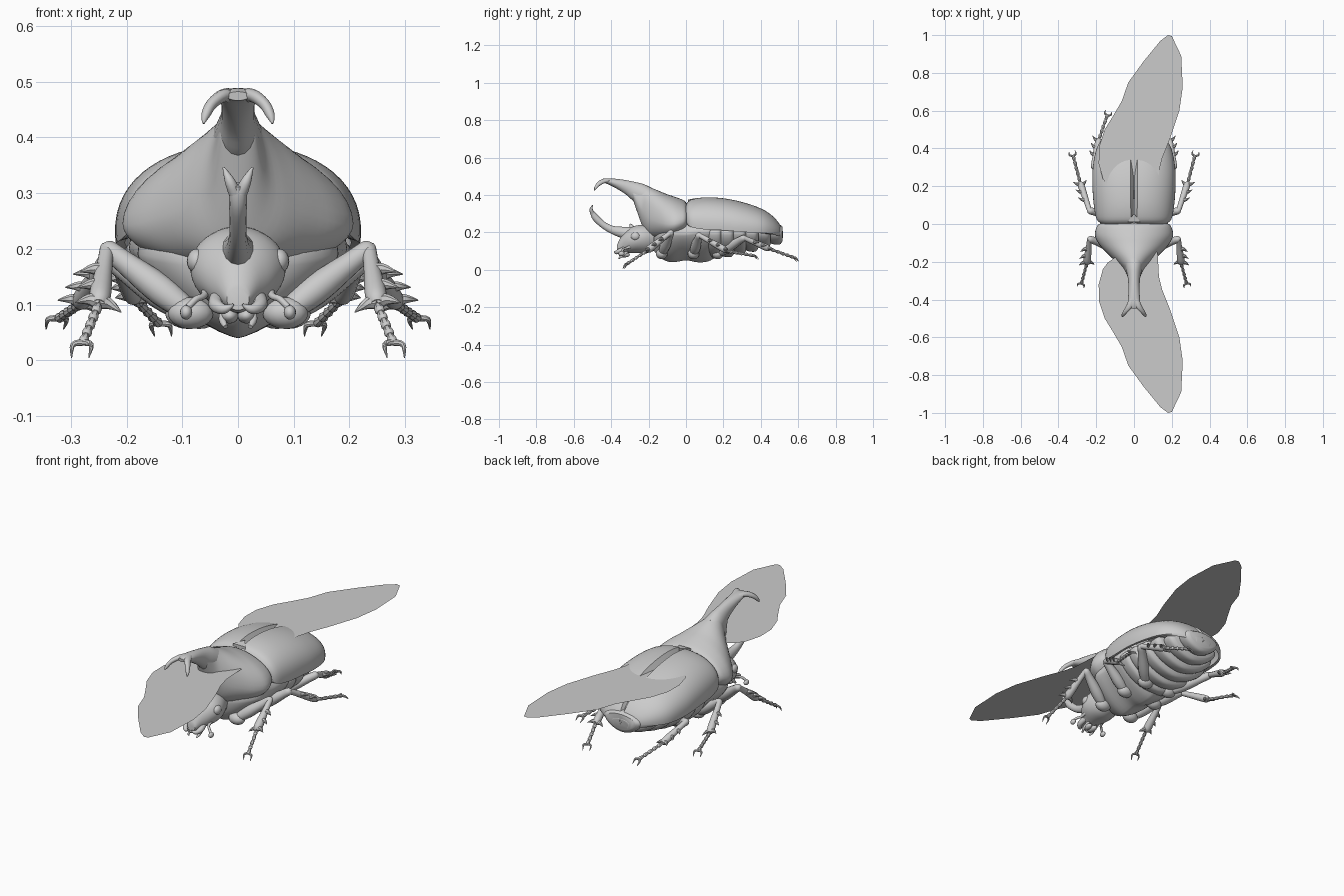
import bpy, bmesh, math
from mathutils import Vector

cube = bpy.data.objects.get("Cube")
if cube:
    bpy.data.objects.remove(cube, do_unlink=True)

grey = bpy.data.materials.new("shell_grey")
grey.use_nodes = True
grey.diffuse_color = (0.6, 0.6, 0.6, 1)
grey.node_tree.nodes["Principled BSDF"].inputs["Base Color"].default_value = (0.6, 0.6, 0.6, 1)


def finish(name, bm, mirror=False, angle=40):
    bmesh.ops.recalc_face_normals(bm, faces=bm.faces)
    mesh = bpy.data.meshes.new(name)
    bm.to_mesh(mesh)
    bm.free()
    mesh.materials.append(grey)
    obj = bpy.data.objects.new(name, mesh)
    bpy.context.collection.objects.link(obj)
    if mirror:
        obj.modifiers.new("Mirror", "MIRROR").use_clip = False
    bpy.ops.object.select_all(action="DESELECT")
    obj.select_set(True)
    bpy.context.view_layer.objects.active = obj
    bpy.ops.object.shade_smooth_by_angle(angle=math.radians(angle))
    return obj


def smooth(rows, steps):
    """Catmull-Rom interpolation between rows of numbers."""
    out = []
    for i in range(len(rows) - 1):
        a, b, c, d = (rows[max(0, min(len(rows) - 1, i + k))] for k in (-1, 0, 1, 2))
        for s in range(steps):
            t = s / steps
            out.append([0.5 * (2 * q + (r - p) * t + (2 * p - 5 * q + 4 * r - w) * t * t
                               + (3 * q - p - 3 * r + w) * t ** 3) for p, q, r, w in zip(a, b, c, d)])
    return out + [list(rows[-1])]


def loft(bm, rings, closed=True):
    loops = [[bm.verts.new(p) for p in ring] for ring in rings]
    n = len(loops[0])
    for a, b in zip(loops, loops[1:]):
        for i in range(n if closed else n - 1):
            bm.faces.new((a[i], a[(i + 1) % n], b[(i + 1) % n], b[i]))
    if closed:
        bm.faces.new(loops[0])
        bm.faces.new(loops[-1])


def power(v, p):
    return math.copysign(abs(v) ** (2 / p), v)


def shell(name, rows, steps=4, top=2, low=2, n=40):
    """Body shell from rows of (y, widest z, top z, bottom z, half width)."""
    bm = bmesh.new()
    rings = []
    for y, mid, hi, lo, hw in smooth(rows, steps):
        ring = []
        for i in range(n):
            a = 2 * math.pi * i / n
            c, s = math.cos(a), math.sin(a)
            p = top if s >= 0 else low
            ring.append((hw * power(c, p), y, mid + (hi - mid if s >= 0 else mid - lo) * power(s, p)))
        rings.append(ring)
    loft(bm, rings)
    return finish(name, bm)


def tube(bm, rows, ref=(0, 0, 1), steps=4, n=12):
    """Tapered tube along rows of (x, y, z, radius along ref, radius across)."""
    pts = smooth(rows, steps)
    rings = []
    for i, (x, y, z, ru, rv) in enumerate(pts):
        t = (Vector(pts[min(i + 1, len(pts) - 1)][:3]) - Vector(pts[max(i - 1, 0)][:3])).normalized()
        u = Vector(ref)
        u = (u - t * u.dot(t)).normalized()
        v = t.cross(u)
        ru, rv = max(ru, 0.001), max(rv, 0.001)
        rings.append([Vector((x, y, z)) + u * ru * math.cos(2 * math.pi * k / n)
                      + v * rv * math.sin(2 * math.pi * k / n) for k in range(n)])
    loft(bm, rings)


def limb(bm, points, radii, **kw):
    tube(bm, [(*p, r, r) for p, r in zip(points, radii)], **kw)


def ball(bm, centre, size):
    made = bmesh.ops.create_uvsphere(bm, u_segments=16, v_segments=10, radius=1)["verts"]
    for v in made:
        v.co = Vector(centre) + Vector(a * b for a, b in zip(v.co, size))


# Underside: chest and overlapping abdomen rings
shell("chest", [(-.17, .17, .2, .1, .05), (-.14, .18, .25, .065, .12), (-.08, .19, .3, .04, .175),
                (0, .19, .3, .05, .18), (.06, .2, .3, .04, .19), (.12, .2, .3, .045, .195),
                (.17, .2, .3, .075, .17)], low=1.35)
for i in range(6):
    y, f = .13 + .065 * i, i / 5
    w, b = .2 - .1 * f ** 2.5, .06 + .075 * f ** 1.4
    shell(f"abdomen_ring_{i + 1}", [(y - .02, .2, .23, b + .03, w - .03), (y, .2, .24, b + .005, w - .004),
                                    (y + .045, .2, .24, b, w), (y + .062, .2, .23, b + .02, w - .02)], low=1.7)

# Wing cases, split by a groove along the middle
bm = bmesh.new()
rings = []
for y, edge, hi, hw in smooth([(0, .27, .35, .165), (.025, .25, .374, .195), (.1, .24, .387, .21),
                               (.2, .235, .382, .217), (.3, .225, .362, .215), (.4, .215, .328, .195),
                               (.46, .208, .29, .155), (.5, .2, .245, .1), (.518, .19, .205, .04)], 4):
    ring = [(hw * .93, y, edge - .02)]
    for k in range(17):
        a = math.radians(-8 + 95 * k / 16)
        ring.append((.003 + hw * power(math.cos(a), 2.2), y, edge + (hi - edge) * power(math.sin(a), 2.2)))
    ring.append((.002, y, hi - .025))
    rings.append(ring)
loft(bm, rings, closed=False)
finish("wing_case", bm, mirror=True)

# Small triangular plate between the wing cases
bm = bmesh.new()
loft(bm, [[(-.035, .01, z), (.035, .01, z), (0, .055, z + .008)] for z in (.355, .375)])
finish("scutellum", bm)

# Neck shield and its forked upper horn
shell("neck_shield", [(.005, .27, .35, .2, .17), (-.01, .26, .37, .185, .195), (-.06, .245, .39, .165, .207),
                      (-.11, .245, .407, .16, .183), (-.16, .26, .428, .165, .137), (-.205, .28, .445, .185, .09),
                      (-.24, .33, .458, .25, .052), (-.29, .42, .47, .395, .03)], top=1.8)
bm = bmesh.new()
tube(bm, [(0, -.2, .39, .05, .05), (0, -.25, .41, .04, .053), (0, -.3, .435, .031, .04),
          (0, -.36, .458, .03, .027), (0, -.42, .474, .031, .015), (0, -.448, .474, .02, .008)], ref=(1, 0, 0), n=20)
for s in (-1, 1):
    tube(bm, [(s * .006, -.4, .473, .02, .014), (s * .026, -.437, .475, .016, .012),
              (s * .047, -.465, .46, .012, .01), (s * .058, -.482, .44, .008, .008),
              (s * .062, -.49, .425, .002, .002)], ref=(0, 1, 0))
finish("upper_horn", bm)

# Head and its forked lower horn
shell("head", [(-.17, .17, .23, .1, .06), (-.22, .17, .24, .09, .08), (-.27, .165, .235, .09, .085),
               (-.31, .155, .215, .09, .068), (-.345, .135, .18, .085, .04), (-.37, .11, .13, .09, .02)])
bm = bmesh.new()
tube(bm, [(0, -.27, .19, .04, .04), (0, -.33, .198, .026, .032), (0, -.39, .212, .018, .022),
          (0, -.44, .238, .015, .018), (0, -.485, .28, .016, .018), (0, -.505, .315, .017, .009)], ref=(1, 0, 0))
limb(bm, [(0, -.29, .21), (0, -.292, .232), (0, -.3, .245)], [.02, .012, .002], ref=(1, 0, 0))
for s in (-1, 1):
    limb(bm, [(s * .006, -.5, .3), (s * .015, -.507, .322), (s * .026, -.5, .346)], [.011, .009, .002], ref=(0, 1, 0))
finish("lower_horn", bm)

bm = bmesh.new()
ball(bm, (.074, -.27, .178), (.018, .025, .022))
finish("eye", bm, mirror=True)

# Mouth: jaws, feelers and clubbed antennae
bm = bmesh.new()
limb(bm, [(.035, -.32, .115), (.04, -.355, .1), (.025, -.375, .092), (.008, -.38, .1)], [.014, .013, .009, .002])
limb(bm, [(.02, -.31, .1), (.028, -.34, .075), (.022, -.36, .06)], [.008, .007, .004])
ball(bm, (.015, -.33, .08), (.016, .03, .014))
finish("jaw", bm, mirror=True)
bm = bmesh.new()
limb(bm, [(.055, -.28, .13), (.062, -.32, .115), (.075, -.335, .11), (.09, -.345, .095)], [.01, .006, .006, .006])
ball(bm, (.093, -.345, .086), (.011, .016, .013))
finish("antenna", bm, mirror=True)


def leg(name, hip, knee, ankle, toe, thick, wide):
    """Thigh, spiny shin, beaded foot and a pair of claws."""
    bm = bmesh.new()
    hip, knee, ankle, toe = map(Vector, (hip, knee, ankle, toe))
    ball(bm, hip, (thick * 1.7, thick * 1.3, thick * 1.2))
    limb(bm, [hip, hip.lerp(knee, .35), hip.lerp(knee, .8), knee, knee + (knee - hip).normalized() * .012],
         [thick * .8, thick * 1.15, thick * .85, thick * .7, .004])
    limb(bm, [knee, knee.lerp(ankle, .3), knee.lerp(ankle, .85), ankle], [thick * .55, thick * .6, wide, wide * .6])
    shin = ankle - knee
    out = Vector((1, 0, .25))
    out = (out - shin * out.dot(shin) / shin.length_squared).normalized()
    for f, side in ((.4, 1), (.68, 1), (.95, 1), (.95, -1)):
        base = knee.lerp(ankle, f)
        limb(bm, [base, base + out * side * wide, base + out * side * wide * 2.1 + shin * .1],
             [wide * .7, wide * .5, .001], ref=(.3, .5, .8), n=8)
    step = (toe - ankle) / 5
    for i in range(5):
        a = ankle + step * i
        limb(bm, [a, a + step * .7, a + step * 1.05], [.005, .0095, .006], n=8, steps=2)
    side = step.cross(Vector((0, 0, 1))).normalized()
    if abs(side.x) < .3:
        side = Vector((1, 0, 0))
    for s in (-1, 1):
        limb(bm, [toe, toe + side * s * .017 + step * .3, toe + side * s * .016 + step * .9 - Vector((0, 0, .015))],
             [.006, .005, .001], ref=(.3, .5, .8), n=8)
    finish(name, bm, mirror=True)


leg("front_leg", (.085, -.13, .085), (.235, -.08, .2), (.25, -.21, .1), (.278, -.315, .032), .024, .02)
leg("middle_leg", (.09, .04, .085), (.235, .07, .185), (.285, .22, .1), (.322, .36, .075), .024, .018)
leg("hind_leg", (.07, .17, .085), (.215, .31, .17), (.185, .45, .11), (.142, .575, .066), .024, .018)

# Thin flat wings, one to the front and one to the back
outline = [(-.02, .13), (-.09, .17), (-.14, .205), (-.165, .24), (-.187, .32), (-.185, .41), (-.155, .5),
           (-.115, .565), (-.065, .65), (-.03, .75), (.05, .86), (.14, .97), (.18, 1), (.2, .995),
           (.25, .89), (.258, .725), (.24, .6), (.19, .45), (.15, .35), (.132, .28), (.125, .15)]
for name, way in (("rear_wing", 1), ("front_wing", -1)):
    bm = bmesh.new()
    bm.faces.new([bm.verts.new((x, way * y, .35)) for x, y in outline])
    wing = finish(name, bm)
    if wing.data.polygons[0].normal.z < 0:
        wing.data.flip_normals()
